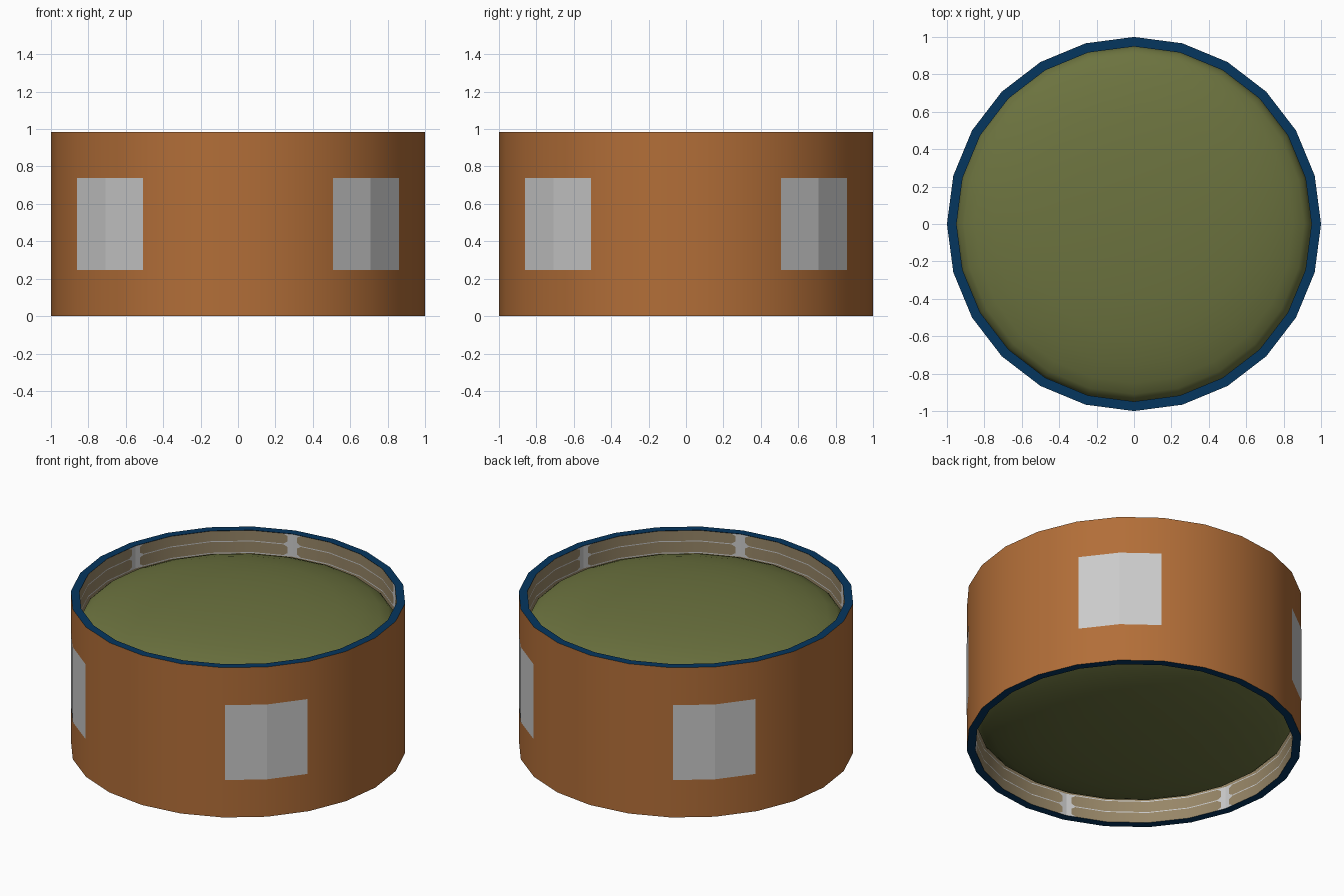
import bpy, bmesh, math

if "Cube" in bpy.data.objects:
    bpy.data.objects.remove(bpy.data.objects["Cube"])

H, R_OUT, R_IN, N = 0.985, 1.0, 0.952, 24
STEP = 2 * math.pi / N


def material(name, rgb):
    lin = [(c / 255 / 12.92) if c < 10 else ((c / 255 + 0.055) / 1.055) ** 2.4 for c in rgb]
    m = bpy.data.materials.new(name)
    m.diffuse_color = (*lin, 1)
    m.use_nodes = True
    m.node_tree.nodes["Principled BSDF"].inputs["Base Color"].default_value = m.diffuse_color
    return m


ORANGE = material("orange brown", (178, 110, 56))
GREY = material("light grey", (202, 202, 202))
BLUE = material("dark blue", (5, 54, 95))
TAN = material("tan", (151, 134, 103))
GREEN = material("olive green", (108, 115, 63))


def on_wall(a, r, z):
    """Point at angle a on the flat sides of a 24-sided wall of radius r."""
    d = r * math.cos(STEP / 2) / math.cos(a % STEP - STEP / 2)
    return (d * math.cos(a), d * math.sin(a), z)


def finish(bm, name, mats, recalc=True):
    if recalc:
        bmesh.ops.recalc_face_normals(bm, faces=bm.faces)
    me = bpy.data.meshes.new(name)
    bm.to_mesh(me)
    bm.free()
    ob = bpy.data.objects.new(name, me)
    bpy.context.collection.objects.link(ob)
    for m in mats:
        me.materials.append(m)
    bpy.context.view_layer.objects.active = ob
    ob.select_set(True)
    bpy.ops.object.shade_smooth_by_angle(angle=math.radians(35))
    ob.select_set(False)
    return ob


def lathe(bm, profile, closed=False):
    """Revolve (r, z) points; faces are returned as (segment, side, face)."""
    rings = []
    for r, z in profile:
        if r == 0:
            rings.append([bm.verts.new((0, 0, z))] * N)
        else:
            rings.append([bm.verts.new((r * math.cos(i * STEP), r * math.sin(i * STEP), z))
                          for i in range(N)])
    if closed:
        rings.append(rings[0])
    out = []
    for s in range(len(rings) - 1):
        for i in range(N):
            j = (i + 1) % N
            q = [rings[s][i], rings[s][j], rings[s + 1][j], rings[s + 1][i]]
            out.append((s, i, bm.faces.new(list(dict.fromkeys(q)))))
    return out


def wall_quad(bm, r, a0, a1, b0, b1, za, zb, outward):
    """Thin painted plate on the wall from angles a at height za to angles b at zb."""
    pts = [on_wall(a0, r, za), on_wall(a1, r, za), on_wall(b1, r, zb), on_wall(b0, r, zb)]
    f = bm.faces.new([bm.verts.new(p) for p in pts])
    f.normal_update()
    c = f.calc_center_median()
    if (f.normal.x * c.x + f.normal.y * c.y > 0) != outward:
        f.normal_flip()


# Hollow wall: blue rims, tan inside
bm = bmesh.new()
for s, i, f in lathe(bm, [(R_OUT, 0), (R_OUT, H), (R_IN - .003, H), (R_IN, H - .003),
                          (R_IN, .003), (R_IN - .003, 0)], closed=True):
    f.material_index = (0, 1, 1, 2, 1, 1)[s]
finish(bm, "round_wall", [ORANGE, BLUE, TAN])

# Grey squares on the four diagonals
bm = bmesh.new()
for k in range(4):
    a = math.radians(45 + 90 * k)
    for side in (-1, 1):
        b = a + side * math.radians(14.4)
        wall_quad(bm, R_OUT + .001, a, b, a, b, H * .25, H * .75, True)
finish(bm, "side_squares", [GREY], recalc=False)

# Domed cushion filling the middle, the same above and below
half = [(0, .975), (.2, .971), (.4, .96), (.6, .938), (.75, .908), (.85, .876), (.91, .85),
        (.938, .825), (.951, .79)]
bm = bmesh.new()
lathe(bm, half + [(r, H - z) for r, z in reversed(half)])
finish(bm, "domed_filling", [GREEN])


# Grey joints between the tan inner panels: posts flaring at the panel corners, thin lines
def joints(name, start, flip):
    bm = bmesh.new()
    depths = [(.003, 3.6), (.018, 1.8), (.054, 1.8), (.072, 3.6), (.09, 1.8), (.13, 1.8), (.148, 3.6)]
    r = R_IN - .0015

    def height(d):
        return d if flip else H - d

    for k in range(6):
        a = math.radians(start + 60 * k)
        for (d0, w0), (d1, w1) in zip(depths, depths[1:]):
            for side in (-1, 1):
                wall_quad(bm, r, a, a + side * math.radians(w0), a, a + side * math.radians(w1),
                          height(d0), height(d1), False)
    for d in (.072, .148):
        for i in range(N):
            a, b = i * STEP, (i + 1) * STEP - 1e-6
            wall_quad(bm, r, a, b, a, b, height(d - .003), height(d + .003), False)
    finish(bm, name, [GREY], recalc=False)


joints("upper_panel_joints", 45, False)
joints("lower_panel_joints", 15, True)
